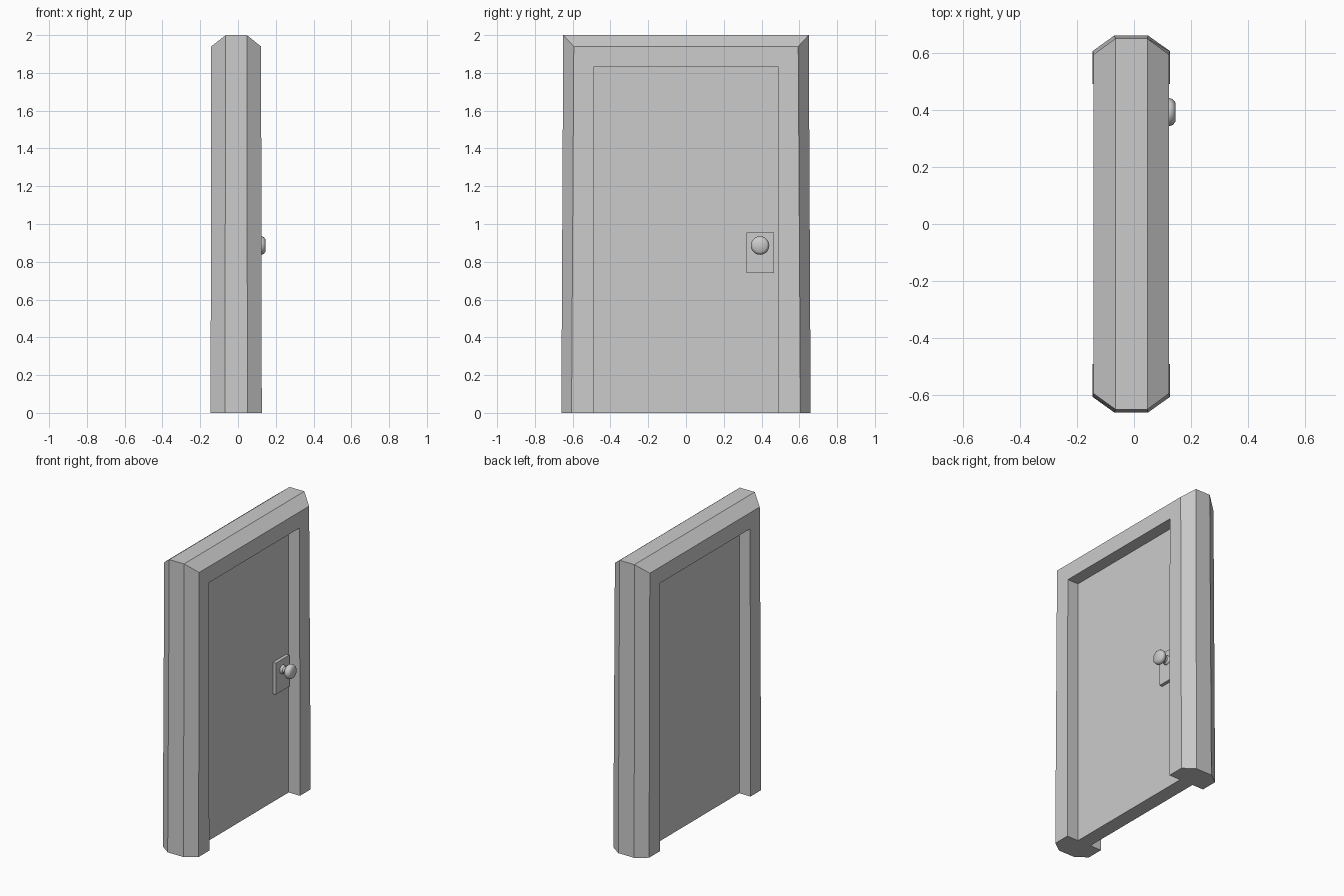
import bpy, bmesh, math

if "Cube" in bpy.data.objects:
    bpy.data.objects.remove(bpy.data.objects["Cube"])


def make_object(name, bm):
    bmesh.ops.recalc_face_normals(bm, faces=bm.faces[:])
    mesh = bpy.data.meshes.new(name)
    bm.to_mesh(mesh)
    bm.free()
    obj = bpy.data.objects.new(name, mesh)
    bpy.context.collection.objects.link(obj)
    return obj


def box(name, x0, x1, y0, y1, z0, z1):
    bm = bmesh.new()
    bmesh.ops.create_cube(bm, size=1)
    for v in bm.verts:
        v.co.x = x1 if v.co.x > 0 else x0
        v.co.y = y1 if v.co.y > 0 else y0
        v.co.z = z1 if v.co.z > 0 else z0
    return make_object(name, bm)


# Door frame: six-sided section swept up one jamb, over the top and down the other,
# leaning in slightly towards the top
def lean(bottom, top, z):
    return bottom + (top - bottom) * z / 2


def section(side, at_top):
    rows = [(0.66, 2.0), (0.606, 1.94), (0.49, 1.83)]
    if at_top:
        rows = [(0.65, 2.0), (0.594, 1.94), (0.49, 1.83)]
    (yo, zo), (yc, zc), (yi, zi) = [(y * side, z if at_top else 0) for y, z in rows]

    def back(z): return lean(-0.145, -0.142, z)
    def face(z): return lean(0.126, 0.122, z)
    return [(lean(-0.07, -0.065, zo), yo, zo), (lean(0.05, 0.047, zo), yo, zo),
            (face(zc), yc, zc), (face(zi), yi, zi),
            (back(zi), yi, zi), (back(zc), yc, zc)]


bm = bmesh.new()
rings = [[bm.verts.new(p) for p in section(s, t)]
         for s, t in ((-1, False), (-1, True), (1, True), (1, False))]
for a, b in zip(rings, rings[1:]):
    for i in range(6):
        j = (i + 1) % 6
        bm.faces.new((a[i], a[j], b[j], b[i]))
bm.faces.new(rings[0])
bm.faces.new(rings[-1])
make_object("door_frame", bm)

# Door panel, recessed on both sides
box("door_panel", -0.06, 0.04, -0.49, 0.49, 0, 1.83)

# Handle plate
box("handle_plate", 0.04, 0.062, 0.32, 0.466, 0.74, 0.955)

# Round knob turned about the x axis
profile = [(0.06, 0.03), (0.07, 0.029), (0.077, 0.021), (0.092, 0.021),
           (0.101, 0.037), (0.112, 0.047), (0.125, 0.049), (0.136, 0.045), (0.145, 0.034)]
N = 20
bm = bmesh.new()
rings = [[bm.verts.new((x, 0.392 + r * math.cos(2 * math.pi * i / N),
                        0.886 + r * math.sin(2 * math.pi * i / N))) for i in range(N)]
         for x, r in profile]
for a, b in zip(rings, rings[1:]):
    for i in range(N):
        j = (i + 1) % N
        bm.faces.new((a[i], a[j], b[j], b[i]))
bm.faces.new(rings[0])
bm.faces.new(rings[-1])
knob = make_object("door_knob", bm)
bpy.context.view_layer.objects.active = knob
knob.select_set(True)
bpy.ops.object.shade_smooth_by_angle(angle=math.radians(45))
